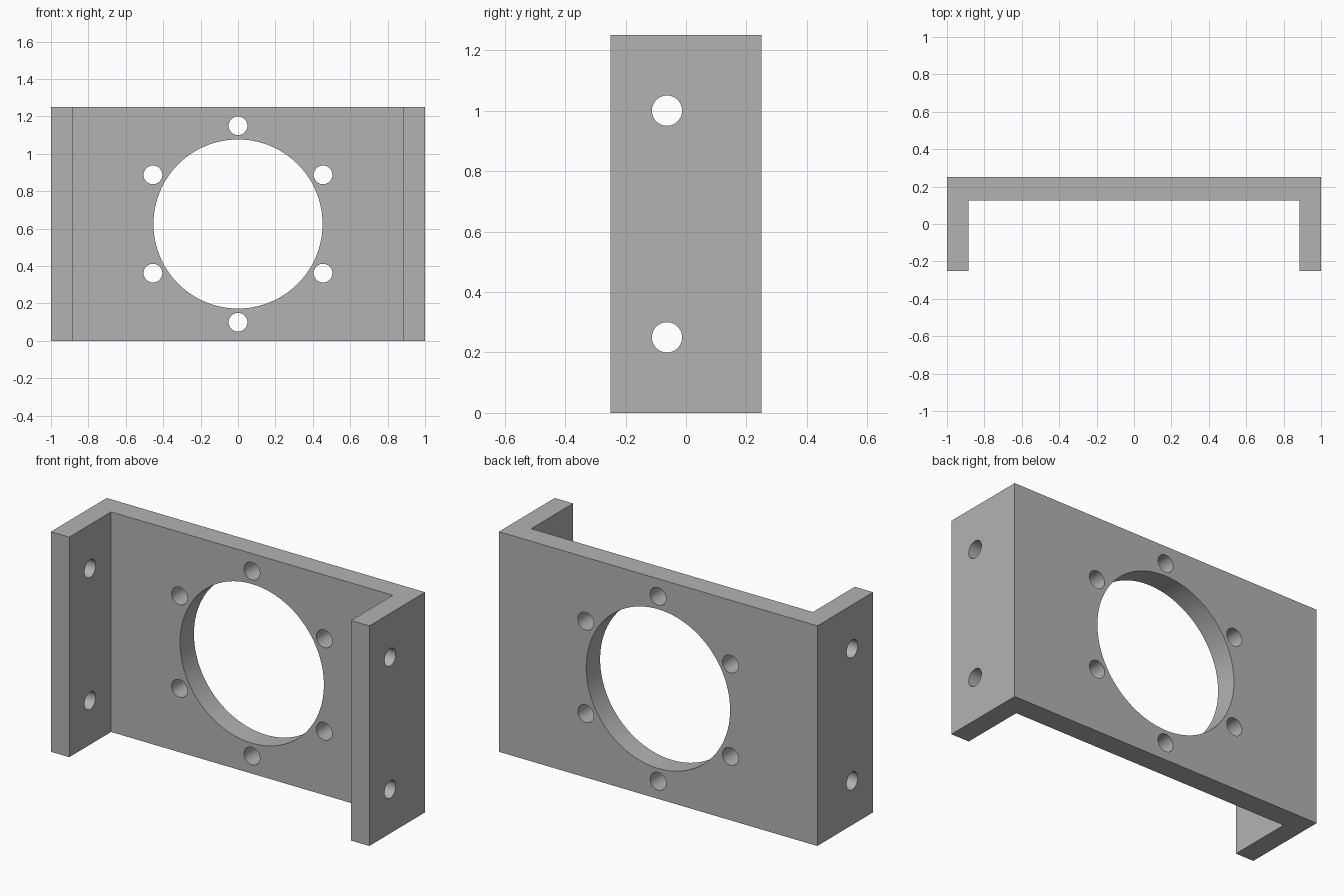
import bpy
import bmesh
from math import sin, cos, pi, radians
from mathutils import Matrix, Vector

cube = bpy.data.objects.get("Cube")
if cube:
    bpy.data.objects.remove(cube, do_unlink=True)

HEIGHT, DEPTH = 1.25, 0.25
INNER_X, PLATE_Y = 0.885, 0.125
MID_Z = HEIGHT / 2

# Plain metal
metal = bpy.data.materials.new("grey_metal")
metal.use_nodes = True
grey = (0.45, 0.45, 0.45, 1)
metal.diffuse_color = grey
metal.node_tree.nodes["Principled BSDF"].inputs["Base Color"].default_value = grey


def make_object(name, bm):
    mesh = bpy.data.meshes.new(name)
    bm.to_mesh(mesh)
    bm.free()
    mesh.materials.append(metal)
    obj = bpy.data.objects.new(name, mesh)
    bpy.context.collection.objects.link(obj)
    return obj


def add_drill(bm, centre, radius, length, axis, segments):
    turn = Matrix.Rotation(pi / 2, 4, axis)
    bmesh.ops.create_cone(bm, cap_ends=True, segments=segments, radius1=radius,
                          radius2=radius, depth=length,
                          matrix=Matrix.Translation(Vector(centre)) @ turn)


# U-shaped channel: back plate with two side flanges
half = [(1, DEPTH), (1, -DEPTH), (INNER_X, -DEPTH), (INNER_X, PLATE_Y)]
profile = half + [(-x, y) for x, y in reversed(half)]
bm = bmesh.new()
face = bm.faces.new([bm.verts.new((x, y, 0)) for x, y in profile])
walls = bmesh.ops.extrude_face_region(bm, geom=[face])
top = [v for v in walls["geom"] if isinstance(v, bmesh.types.BMVert)]
bmesh.ops.translate(bm, verts=top, vec=(0, 0, HEIGHT))
bmesh.ops.recalc_face_normals(bm, faces=bm.faces)
bracket = make_object("mounting_bracket", bm)

# Drills: central bore, ring of six bolt holes, two holes through both flanges
bm = bmesh.new()
add_drill(bm, (0, 0.19, MID_Z), 0.452, 0.3, 'X', 96)
for i in range(6):
    a = pi / 2 + i * pi / 3
    add_drill(bm, (0.525 * cos(a), 0.19, MID_Z + 0.525 * sin(a)), 0.05, 0.3, 'X', 48)
for z in (0.25, 1.0):
    add_drill(bm, (0, -0.063, z), 0.05, 2.2, 'Y', 48)
drills = make_object("hole_cutters", bm)
drills.hide_render = True

# Cut the holes and keep the finished part
cut = bracket.modifiers.new("holes", 'BOOLEAN')
cut.operation = 'DIFFERENCE'
cut.solver = 'EXACT'
cut.object = drills
bpy.ops.object.select_all(action='DESELECT')
bracket.select_set(True)
bpy.context.view_layer.objects.active = bracket
bpy.ops.object.modifier_apply(modifier=cut.name)
bpy.data.objects.remove(drills, do_unlink=True)
bpy.ops.object.shade_smooth_by_angle(angle=radians(30))
